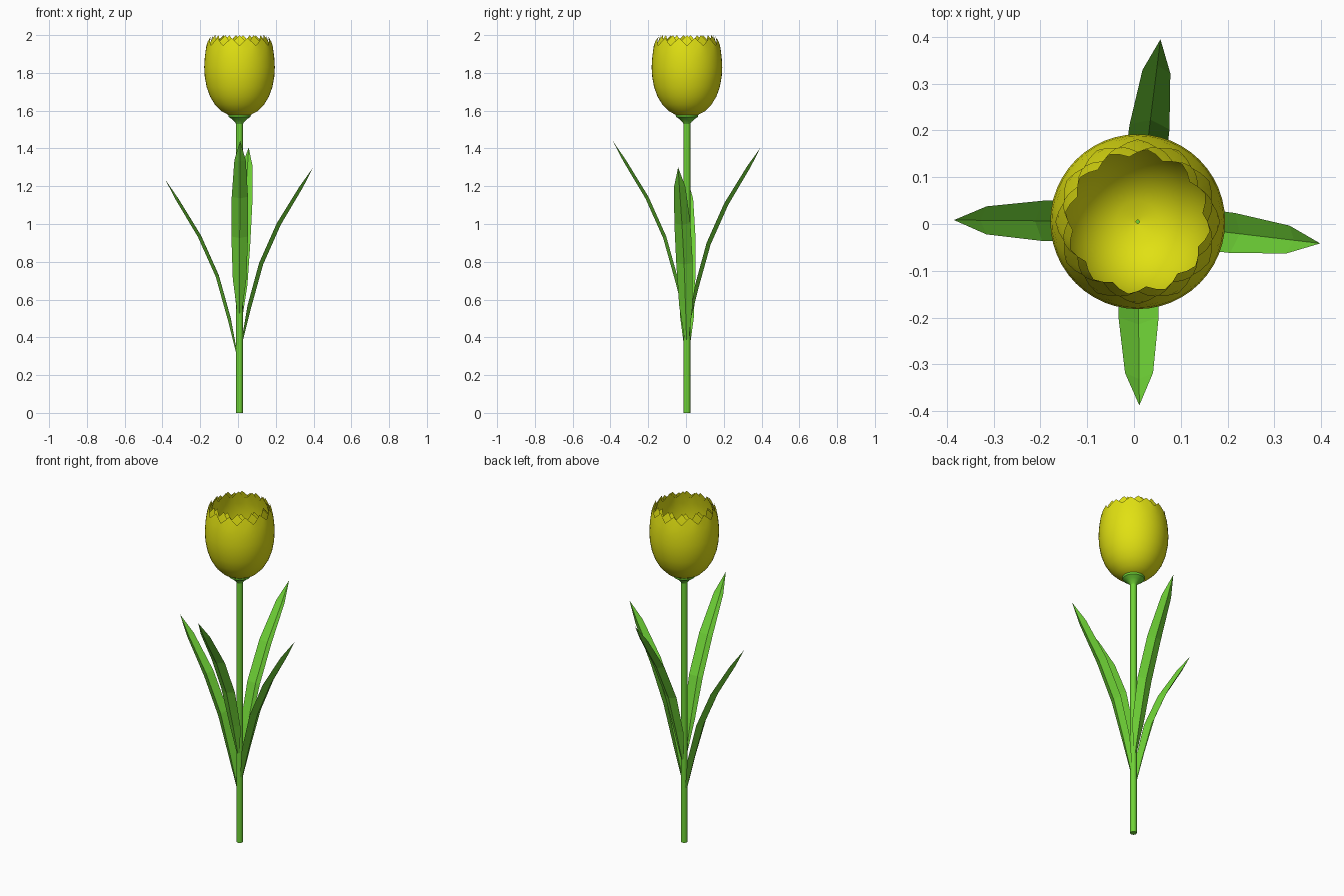
import bpy, math
from mathutils import Vector

if "Cube" in bpy.data.objects:
    bpy.data.objects.remove(bpy.data.objects["Cube"])

CX, CY = 0.008, 0.005   # flower axis


def material(name, rgb):
    m = bpy.data.materials.new(name)
    m.diffuse_color = (*rgb, 1)
    m.use_nodes = True
    m.node_tree.nodes["Principled BSDF"].inputs["Base Color"].default_value = m.diffuse_color
    return m


YELLOW = material("petal yellow", (0.75, 0.75, 0.006))
GREEN = material("leaf green", (0.16, 0.65, 0.037))


def make(name, verts, faces, mat, smooth=True):
    me = bpy.data.meshes.new(name)
    me.from_pydata(verts, [], faces)
    me.materials.append(mat)
    ob = bpy.data.objects.new(name, me)
    bpy.context.collection.objects.link(ob)
    if smooth:
        me.shade_smooth()
        me.set_sharp_from_angle(angle=math.radians(40))
    return ob


def lathe(name, profile, n, mat, rim=None, cap=False):
    """Revolve (r, z) rows; rim(i) gives (r, z) of an extra toothed top row."""
    verts, faces = [], []
    rows = len(profile) + (1 if rim else 0)
    for k in range(rows):
        for i in range(n):
            r, z = profile[k] if k < len(profile) else rim(i)
            a = 2 * math.pi * i / n
            verts.append((CX + r * math.cos(a), CY + r * math.sin(a), z))
    for k in range(rows - 1):
        for i in range(n):
            j = (i + 1) % n
            faces.append((k * n + i, k * n + j, (k + 1) * n + j, (k + 1) * n + i))
    if cap:
        faces.append(tuple(reversed(range(n))))
    return make(name, verts, faces, mat)


# Stem and the flared base under the flower
lathe("stem", [(0.018, 0), (0.018, 1.56)], 16, GREEN, cap=True)
lathe("flower_base", [(0.018, 1.53), (0.024, 1.54), (0.04, 1.555), (0.058, 1.567),
                      (0.06, 1.578), (0.03, 1.585)], 32, GREEN)

# Three nested petal cups with toothed rims
CUP = [(0.004, 1.567), (0.05, 1.573), (0.095, 1.597), (0.13, 1.632), (0.156, 1.675),
       (0.174, 1.725), (0.184, 1.78), (0.187, 1.83), (0.184, 1.88), (0.179, 1.92)]


def petal_cup(name, scale, lift, valley, tip, turn):
    teeth, per = 12, 4
    body = [(r * scale, 1.92 - (1.92 - z) * (1 - lift)) for r, z in CUP]

    def rim(i):
        t = 1 - abs(((i + turn) % per) - per / 2) / (per / 2)
        z = valley + (tip - valley) * t
        return scale * (0.179 - 0.09 * (z - 1.92) - 2.6 * (z - 1.92) ** 2), z

    lathe(name, body, teeth * per, YELLOW, rim)


petal_cup("outer_petals", 1.0, 0.0, 1.945, 1.985, 0)
petal_cup("middle_petals", 0.955, 0.03, 1.955, 2.0, 2)
petal_cup("inner_petals", 0.90, 0.06, 1.955, 2.0, 1)

# Folded leaves: (distance from axis, height below tip, half width)
LEAF = [(0.010, -0.94, 0.008), (0.055, -0.735, 0.036), (0.118, -0.51, 0.044),
        (0.212, -0.30, 0.043), (0.330, -0.105, 0.030)]


def leaf(name, degrees, tip_z):
    a = math.radians(degrees)
    out = Vector((math.cos(a), math.sin(a), 0))
    side = Vector((-math.sin(a), math.cos(a), 0))
    base = Vector((CX, CY, tip_z))
    up = Vector((0, 0, 1))
    verts, faces = [], []
    for r, z, w in LEAF:
        fold = (out * 0.88 - up * 0.47) * min(0.009, w * 0.25)
        mid = base + out * r + up * z
        verts += [mid - fold + side * w, mid + fold, mid - fold - side * w]
    for k in range(len(LEAF) - 1):
        b = 3 * k
        for c in (b, b + 1):
            faces.append((c, c + 1, c + 4, c + 3))
    verts.append(base + out * 0.393)
    e = len(verts) - 1
    faces += [(e - 3, e - 2, e), (e - 2, e - 1, e)]
    make(name, verts, faces, GREEN, smooth=False)


leaf("leaf_left", 179.5, 1.235)
leaf("leaf_right", -6.8, 1.30)
leaf("leaf_back", 82.9, 1.405)
leaf("leaf_front", 270.5, 1.44)
